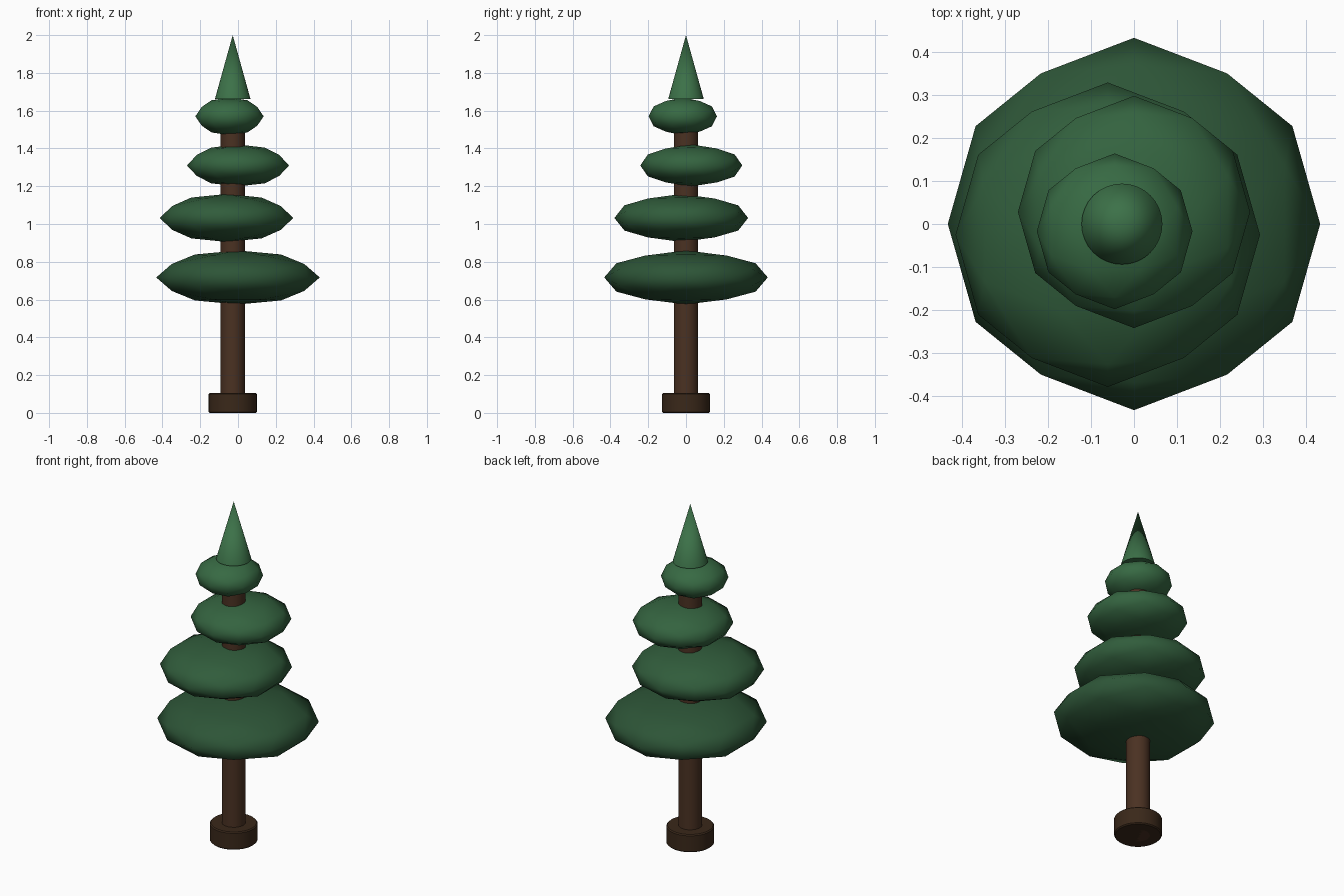
import bpy, bmesh, math
from mathutils import Vector

if "Cube" in bpy.data.objects:
    bpy.data.objects.remove(bpy.data.objects["Cube"])

AXIS_X = -0.028  # trunk axis


def paint(obj, name, rgb):
    mat = bpy.data.materials.get(name) or bpy.data.materials.new(name)
    mat.diffuse_color = (*rgb, 1)
    mat.use_nodes = True
    mat.node_tree.nodes["Principled BSDF"].inputs["Base Color"].default_value = mat.diffuse_color
    obj.data.materials.append(mat)


def cone(name, r1, r2, z0, z1, mat, rgb, bevel=0):
    bpy.ops.mesh.primitive_cone_add(vertices=32, radius1=r1, radius2=r2, depth=z1 - z0,
                                    location=(AXIS_X, 0, (z0 + z1) / 2))
    obj = bpy.context.object
    obj.name = name
    bpy.ops.object.shade_smooth_by_angle(angle=math.radians(40))
    if bevel:
        mod = obj.modifiers.new("bevel", 'BEVEL')
        mod.width = bevel
        mod.segments = 1
    paint(obj, mat, rgb)
    return obj


def foliage(name, centre, radius, half_height, rgb):
    # Once-subdivided icosahedron with an edge midpoint on each axis, squashed in z
    bm = bmesh.new()
    phi = (1 + math.sqrt(5)) / 2
    for a in (-1, 1):
        for b in (-phi, phi):
            for co in ((b, a, 0), (0, b, a), (a, 0, b)):
                bm.verts.new(co)
    bmesh.ops.convex_hull(bm, input=bm.verts[:])
    bmesh.ops.subdivide_edges(bm, edges=bm.edges[:], cuts=1, use_grid_fill=True)
    for v in bm.verts:
        n = v.co.normalized()
        v.co = Vector((n.x * radius, n.y * radius, n.z * half_height))
    bmesh.ops.recalc_face_normals(bm, faces=bm.faces[:])
    for f in bm.faces:
        f.smooth = True
    mesh = bpy.data.meshes.new(name)
    bm.to_mesh(mesh)
    bm.free()
    obj = bpy.data.objects.new(name, mesh)
    obj.location = centre
    bpy.context.collection.objects.link(obj)
    paint(obj, name + "_green", rgb)


# Base and trunk
cone("base", 0.128, 0.128, 0, 0.105, "dark_bark", (0.042, 0.021, 0.010), bevel=0.006)
cone("trunk", 0.064, 0.064, 0, 1.6, "bark", (0.069, 0.031, 0.016))

# Foliage tiers, bottom to top: centre, radius, half height
tiers = [((0, 0, 0.717), 0.433, 0.143),
         ((-0.061, -0.025, 1.032), 0.354, 0.127),
         ((0, 0.028, 1.31), 0.27, 0.111),
         ((-0.045, -0.017, 1.57), 0.181, 0.1)]
for i, (c, r, h) in enumerate(tiers):
    t = i / 4
    foliage(f"foliage_{i + 1}", c, r, h,
            (0.026 + 0.016 * t, 0.090 + 0.07 * t, 0.038 + 0.024 * t))

# Pointed tip
cone("tip", 0.094, 0, 1.662, 2.0, "tip_green", (0.045, 0.165, 0.065))
